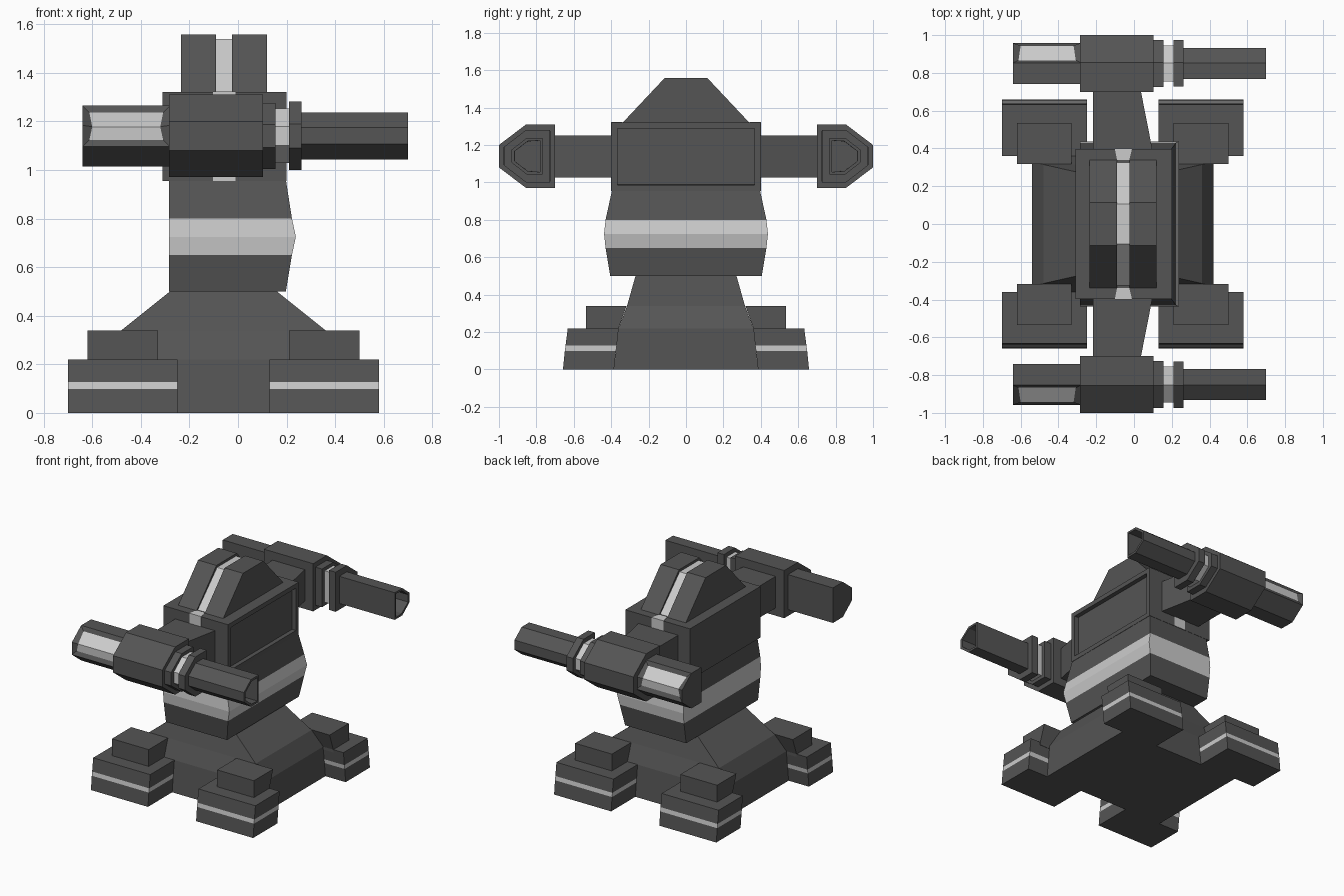
import bpy, bmesh

if "Cube" in bpy.data.objects:
    bpy.data.objects.remove(bpy.data.objects["Cube"])


def material(name, v):
    m = bpy.data.materials.new(name)
    m.diffuse_color = (v, v, v, 1)
    m.use_nodes = True
    m.node_tree.nodes["Principled BSDF"].inputs["Base Color"].default_value = m.diffuse_color
    return m


DARK, LIGHT = material("dark_grey", 0.09), material("light_grey", 0.52)


def loft(name, rings, light=(), mirror="", x0=0.0, edit=None):
    """Skin a list of equal-length loops, cap both ends; 'light' = pale segments."""
    bm = bmesh.new()
    loops = [[bm.verts.new((p[0] - x0, p[1], p[2])) for p in r] for r in rings]
    n = len(loops[0])
    for s, (a, b) in enumerate(zip(loops, loops[1:])):
        for i in range(n):
            f = bm.faces.new((a[i], a[(i + 1) % n], b[(i + 1) % n], b[i]))
            f.material_index = int(s in light)
    for loop in (loops[0], loops[-1]):
        bm.faces.new(loop).material_index = int(bool(light) and len(rings) == 2)
    bmesh.ops.recalc_face_normals(bm, faces=bm.faces)
    bm.normal_update()
    if edit:
        edit(bm)
    me = bpy.data.meshes.new(name)
    bm.to_mesh(me)
    bm.free()
    me.materials.append(DARK)
    me.materials.append(LIGHT)
    ob = bpy.data.objects.new(name, me)
    ob.location.x = x0
    bpy.context.collection.objects.link(ob)
    if mirror:
        mod = ob.modifiers.new("mirror", 'MIRROR')
        mod.use_axis = ["x" in mirror, "y" in mirror, False]
        mod.use_mirror_merge = False
    return ob


def rect(z, xa, xb, ya, yb):
    return [(xa, ya, z), (xb, ya, z), (xb, yb, z), (xa, yb, z)]


def along_x(profile, xa, xb):
    return [[(x, y, z) for y, z in profile] for x in (xa, xb)]


# Sloped base
CX = -0.06
loft("base", [rect(z, CX - hx, CX + hx, -hy, hy) for z, hx, hy in
              [(0, 0.48, 0.385), (0.22, 0.48, 0.36), (0.34, 0.42, 0.315), (0.5, 0.22, 0.27)]])

# Four feet with pale band, and the block on each
loft("foot", [rect(z, CX + 0.19, CX + 0.64, ya, yb) for z, ya, yb in
              [(0, 0.385, 0.658), (0.098, 0.374, 0.648), (0.127, 0.37, 0.644), (0.22, 0.36, 0.632)]],
     light=(1,), mirror="xy", x0=CX)
loft("foot_block", [rect(0.2, CX + 0.27, CX + 0.56, 0.36, 0.535),
                    rect(0.22, CX + 0.27, CX + 0.56, 0.36, 0.535),
                    rect(0.34, CX + 0.27, CX + 0.56, 0.318, 0.535)], mirror="xy", x0=CX)

# Torso with pale belt, bulging toward +x
loft("torso", [rect(z, -0.285, xb, -hy, hy) for z, xb, hy in
               [(0.5, 0.197, 0.405), (0.65, 0.222, 0.43), (0.725, 0.238, 0.438),
                (0.8, 0.222, 0.43), (0.96, 0.197, 0.395)]], light=(1, 2))


# Head block with a recessed panel on +x
def recess_panel(bm):
    faces = [f for f in bm.faces if f.normal.x > 0.9]
    bmesh.ops.inset_region(bm, faces=faces, thickness=0.045)
    bmesh.ops.inset_region(bm, faces=faces, thickness=0.001, depth=-0.03)


loft("head", [rect(z, -0.31, 0.2, -0.398, 0.398) for z in (0.955, 1.32)], edit=recess_panel)

# Two crest halves with a pale strip between
crest = [(-0.338, 1.32), (-0.115, 1.557), (0.115, 1.557), (0.338, 1.32)]
loft("crest_left", along_x(crest, -0.235, -0.09))
loft("crest_right", along_x(crest, -0.025, 0.12))
strip = [(-0.335, 1.31), (-0.107, 1.54), (0.107, 1.54), (0.335, 1.31)]
loft("crest_strip", along_x(strip, -0.09, -0.025), light=(0,))

# Pale strip down the front and back of the head
loft("head_strip", [[(xa, y, 0.955), (xb, y, 0.955), (xb, y, 1.323), (xa, y, 1.323)]
                    for y, xa, xb in [(0.34, -0.09, -0.025), (0.401, -0.102, -0.01)]],
     light=(0,), mirror="y")

# Arms tapering outward
loft("arm", [[(-0.217, y, 1.025), (xb, y, 1.025), (xb, y, 1.25), (-0.217, y, 1.25)]
             for y, xb in [(0.38, 0.1), (0.71, 0.035)]], mirror="y")


# Guns: one six-sided section, scaled for each piece
def section(sy, sz):
    pts = [(-0.15, 0.17), (0.005, 0.17), (0.15, 0.06), (0.15, -0.06), (0.005, -0.17), (-0.15, -0.17)]
    return [(0.85 + y * sy, 1.14 + z * sz) for y, z in pts]


def gun_part(name, xa, xb, sy, sz, **kw):
    loft(name, along_x(section(sy, sz), xa, xb), mirror="y", **kw)


def pale_window(bm):
    faces = [f for f in bm.faces if f.normal.y > 0.3 and f.normal.z > -0.1]
    bmesh.ops.inset_region(bm, faces=faces, thickness=0.04, depth=-0.015)
    for f in faces:
        f.material_index = 1


def hollow_muzzle(bm):
    faces = [f for f in bm.faces if f.normal.x > 0.9]
    bmesh.ops.inset_region(bm, faces=faces, thickness=0.018)
    bmesh.ops.inset_region(bm, faces=faces, thickness=0.001, depth=-0.2)


gun_part("gun_body", -0.285, 0.103, 1, 1)
gun_part("gun_rear", -0.64, -0.28, 0.72, 0.735, edit=pale_window)
gun_part("gun_collar", 0.1, 0.155, 0.83, 0.8)
gun_part("gun_glow_ring", 0.15, 0.213, 0.63, 0.66, light=(0,))
gun_part("gun_ring", 0.21, 0.262, 0.82, 0.83)
gun_part("gun_barrel", 0.255, 0.7, 0.55, 0.57, edit=hollow_muzzle)
